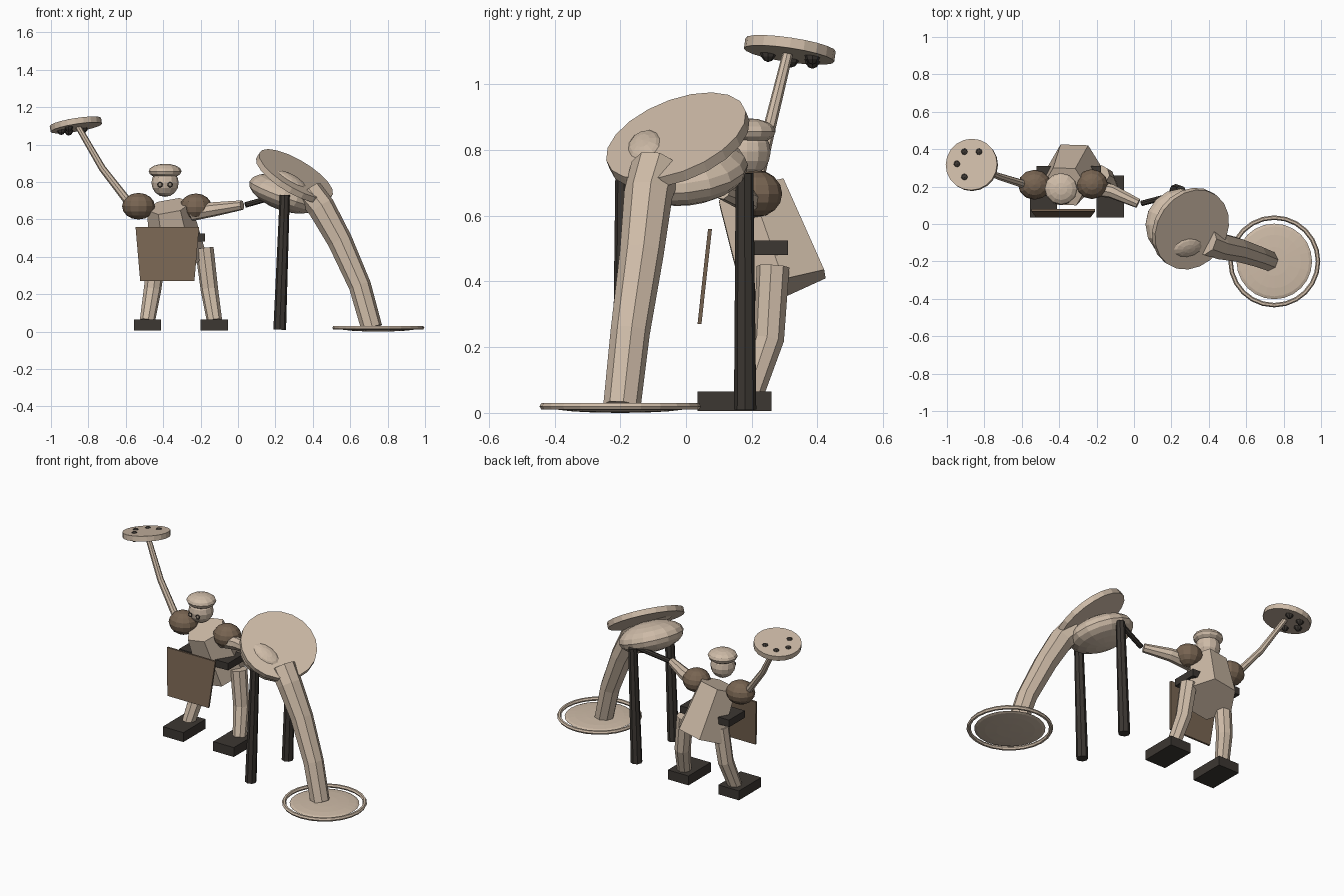
import bpy, bmesh, math
from mathutils import Vector, Matrix

if "Cube" in bpy.data.objects:
    bpy.data.objects.remove(bpy.data.objects["Cube"])


def material(name, rgb):
    m = bpy.data.materials.new(name)
    m.use_nodes = True
    color = (*rgb, 1)
    m.diffuse_color = color
    m.node_tree.nodes["Principled BSDF"].inputs["Base Color"].default_value = color
    return m


BEIGE = material("pale_beige", (0.62, 0.50, 0.39))
BROWN = material("leather_brown", (0.19, 0.13, 0.085))
DARK = material("charcoal_brown", (0.045, 0.038, 0.032))


def finish(name, bm, mat):
    bmesh.ops.recalc_face_normals(bm, faces=bm.faces)
    mesh = bpy.data.meshes.new(name)
    bm.to_mesh(mesh)
    bm.free()
    mesh.materials.append(mat)
    ob = bpy.data.objects.new(name, mesh)
    bpy.context.collection.objects.link(ob)
    return ob


def placed(center, normal=(0, 0, 1), scale=(1, 1, 1)):
    turn = Vector((0, 0, 1)).rotation_difference(Vector(normal)).to_matrix().to_4x4()
    return Matrix.Translation(center) @ turn @ Matrix.Diagonal((*scale, 1))


def ball(name, center, radii, mat, normal=(0, 0, 1), sides=12, rings=8):
    bm = bmesh.new()
    bmesh.ops.create_uvsphere(bm, u_segments=sides, v_segments=rings, radius=1,
                              matrix=placed(center, normal, radii))
    return finish(name, bm, mat)


def disc(name, center, radius, depth, mat, normal, sides=20):
    bm = bmesh.new()
    bmesh.ops.create_cone(bm, cap_ends=True, segments=sides, radius1=radius,
                          radius2=radius, depth=depth, matrix=placed(center, normal))
    return finish(name, bm, mat)


def box(name, center, size, mat):
    bm = bmesh.new()
    bmesh.ops.create_cube(bm, size=1, matrix=placed(center, scale=size))
    return finish(name, bm, mat)


def tube(name, points, radii, mat, sides=8):
    """Capped tube through the points with one radius per point."""
    pts = [Vector(p) for p in points]
    bm, loops = bmesh.new(), []
    axis = (pts[1] - pts[0]).normalized()
    frame = Vector((0, 0, 1)).rotation_difference(axis).to_matrix()
    for i, p in enumerate(pts):
        new = (pts[min(i + 1, len(pts) - 1)] - pts[max(i - 1, 0)]).normalized()
        frame = axis.rotation_difference(new).to_matrix() @ frame
        axis = new
        angles = [math.tau * k / sides for k in range(sides)]
        loops.append([bm.verts.new(p + frame @ Vector((math.cos(a), math.sin(a), 0)) * radii[i])
                      for a in angles])
    for a, b in zip(loops, loops[1:]):
        for k in range(sides):
            j = (k + 1) % sides
            bm.faces.new((a[k], a[j], b[j], b[k]))
    bm.faces.new(loops[0])
    bm.faces.new(loops[-1])
    return finish(name, bm, mat)


def ring(name, center, major, minor, mat, normal=(0, 0, 1), sides=24, section=6):
    bm = bmesh.new()
    mat4 = placed(center, normal)
    loops = []
    for i in range(sides):
        a = math.tau * i / sides
        loop = []
        for k in range(section):
            b = math.tau * k / section
            r = major + minor * math.cos(b)
            loop.append(bm.verts.new(mat4 @ Vector((r * math.cos(a), r * math.sin(a),
                                                    minor * math.sin(b)))))
        loops.append(loop)
    for i in range(sides):
        a, b = loops[i], loops[(i + 1) % sides]
        for k in range(section):
            j = (k + 1) % section
            bm.faces.new((a[k], a[j], b[j], b[k]))
    return finish(name, bm, mat)


# Figure: feet and legs, mirrored about the hip centre
HIP = -0.305
for side, label in ((-1, "right"), (1, "left")):
    box(label + "_shoe", (HIP + side * 0.178, 0.148, 0.04), (0.145, 0.225, 0.06), DARK)
    tube(label + "_leg",
         [(HIP + side * 0.125, 0.265, 0.45), (HIP + side * 0.152, 0.252, 0.23),
          (HIP + side * 0.18, 0.195, 0.06)], [0.05, 0.047, 0.041], BEIGE)

# Torso leaning forward, belt and apron
tube("torso", [(-0.315, 0.30, 0.386), (-0.37, 0.20, 0.675)], [0.15, 0.12], BEIGE, sides=6)
box("belt", (-0.348, 0.23, 0.508), (0.345, 0.16, 0.045), DARK)
bm = bmesh.new()
bmesh.ops.create_cube(bm, size=1, matrix=placed((-0.378, 0.057, 0.42), scale=(0.29, 0.012, 0.29)))
for v in bm.verts:
    if v.co.z > 0.42:
        v.co.x += 0.025 if v.co.x > -0.378 else -0.025
        v.co.y += 0.016
    else:
        v.co.y -= 0.016
finish("apron", bm, BROWN)

# Head, cap and spectacles
ball("head", (-0.39, 0.185, 0.80), (0.073, 0.073, 0.075), BEIGE)
ball("cap", (-0.39, 0.188, 0.862), (0.088, 0.085, 0.04), BEIGE)
for side, label in ((-1, "right"), (1, "left")):
    eye_x = -0.39 + side * 0.027
    ball(label + "_eye", (eye_x, 0.117, 0.79), (0.011, 0.011, 0.011), BEIGE, sides=8, rings=6)
    ring(label + "_eye_rim", (eye_x, 0.113, 0.79), 0.012, 0.003, DARK, (0, -1, 0), 10, 5)

# Shoulders and arms
ball("right_shoulder", (-0.532, 0.21, 0.675), (0.088, 0.08, 0.071), BROWN)
ball("left_shoulder", (-0.225, 0.213, 0.672), (0.085, 0.08, 0.071), BROWN)
tube("left_arm", [(-0.25, 0.20, 0.64), (-0.12, 0.175, 0.66), (0.022, 0.11, 0.681)],
     [0.045, 0.038, 0.026], BEIGE)
tube("hand_tool", [(0.04, 0.11, 0.682), (0.23, 0.16, 0.735)], [0.015, 0.015], DARK)
tube("right_arm", [(-0.58, 0.21, 0.69), (-0.725, 0.255, 0.877), (-0.855, 0.31, 1.10)],
     [0.022, 0.019, 0.016], BEIGE)

# Raised tray with dark knobs pushed through it
TRAY, TILT = Vector((-0.867, 0.316, 1.11)), (-0.16, 0.15, 1)
disc("tray", TRAY, 0.139, 0.032, BEIGE, TILT)
for i, (x, y) in enumerate(((-0.905, 0.385), (-0.827, 0.385), (-0.945, 0.32), (-0.905, 0.25))):
    z = TRAY.z + 0.16 * (x - TRAY.x) - 0.15 * (y - TRAY.y) - 0.007
    ball("tray_knob_%d" % (i + 1), (x, y, z), (0.025, 0.025, 0.034), DARK, sides=8, rings=6)

# Instrument: lens-shaped body, tilted lid and its oval boss
LID_UP = (0.48, -0.33, 0.81)
ball("instrument_body", (0.245, 0.0, 0.742), (0.195, 0.19, 0.088), BEIGE, (0.34, -0.1, 0.93), 16, 10)
disc("instrument_lid", (0.302, -0.025, 0.835), 0.226, 0.034, BEIGE, LID_UP)
ball("lid_boss", (0.28, -0.122, 0.808), (0.10, 0.06, 0.035), BEIGE, LID_UP)

# Two slim posts
for y, label in ((0.18, "back"), (-0.19, "front")):
    tube(label + "_post", [(0.223, y, 0.015), (0.25, y * 0.99, 0.735)], [0.034, 0.027], DARK)

# Curved trunk running down to the round base
tube("trunk", [(0.38, -0.09, 0.75), (0.445, -0.115, 0.67), (0.545, -0.135, 0.49),
               (0.652, -0.17, 0.25), (0.715, -0.195, 0.025)],
     [0.078, 0.074, 0.067, 0.06, 0.057], BEIGE)
ball("base_plate", (0.75, -0.2, 0.02), (0.202, 0.202, 0.015), BEIGE, sides=24)
ring("base_ring", (0.75, -0.2, 0.025), 0.234, 0.012, BEIGE)

# Seat the lowest point on the ground
bpy.context.view_layer.update()
low = min(v.co.z for ob in bpy.context.collection.objects if ob.type == "MESH" for v in ob.data.vertices)
for ob in bpy.context.collection.objects:
    if ob.type == "MESH":
        ob.data.transform(Matrix.Translation((0, 0, -low)))
